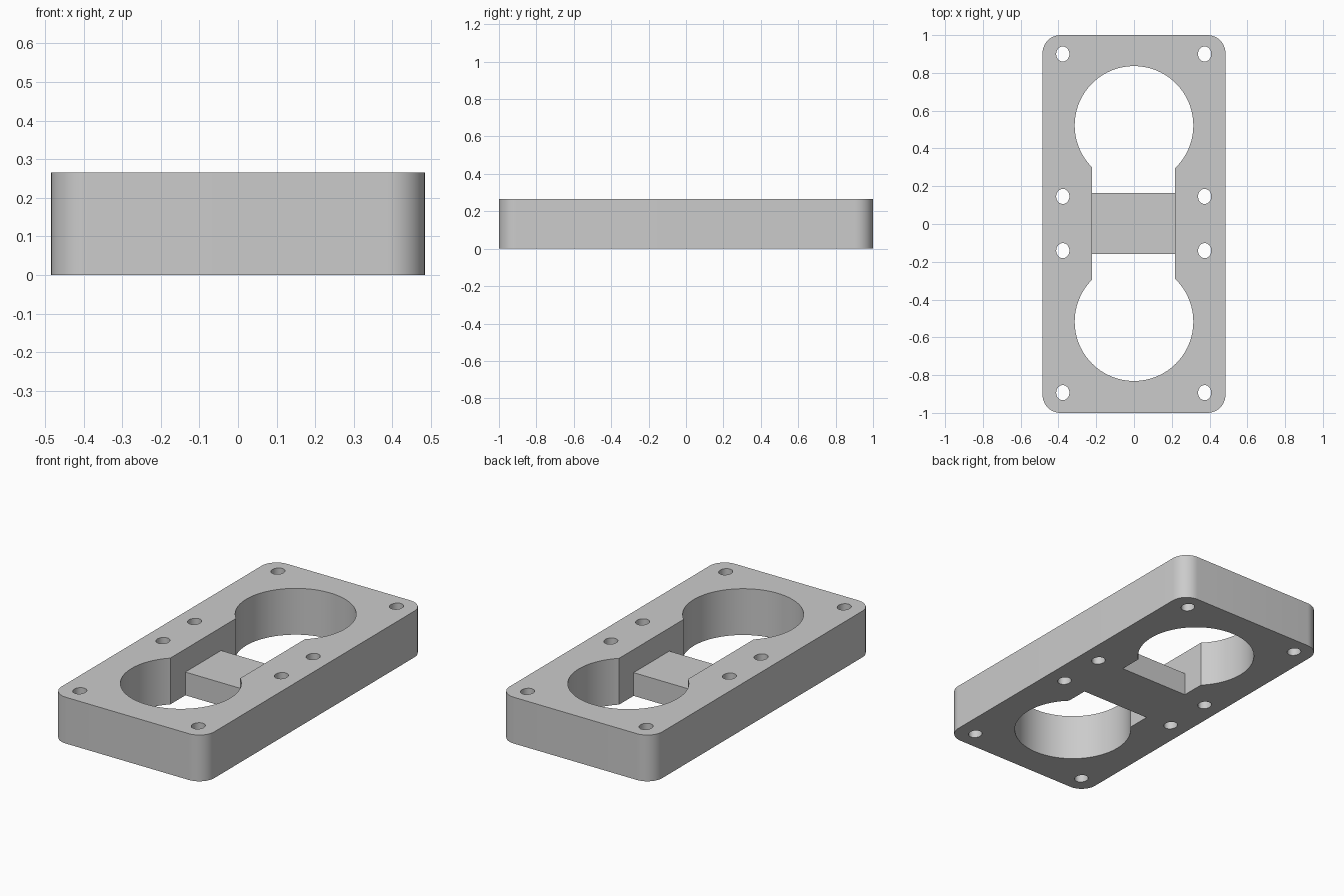
import bpy, bmesh, math
from mathutils import Vector

cube = bpy.data.objects.get("Cube")
if cube:
    bpy.data.objects.remove(cube, do_unlink=True)

HEIGHT = 0.265
BRIDGE_TOP = 0.133

grey = bpy.data.materials.new("plain grey")
grey.use_nodes = True
grey.diffuse_color = (0.6, 0.6, 0.6, 1)
grey.node_tree.nodes["Principled BSDF"].inputs["Base Color"].default_value = (0.6, 0.6, 0.6, 1)


def prism(name, points, direction):
    """Extrude a flat outline along a direction into a closed solid."""
    bm = bmesh.new()
    face = bm.faces.new([bm.verts.new(p) for p in points])
    moved = bmesh.ops.extrude_face_region(bm, geom=[face])["geom"]
    bmesh.ops.translate(bm, vec=Vector(direction),
                        verts=[v for v in moved if isinstance(v, bmesh.types.BMVert)])
    bmesh.ops.recalc_face_normals(bm, faces=bm.faces)
    mesh = bpy.data.meshes.new(name)
    bm.to_mesh(mesh)
    bm.free()
    mesh.materials.append(grey)
    obj = bpy.data.objects.new(name, mesh)
    bpy.context.collection.objects.link(obj)
    return obj


def arc(cx, cy, rx, ry, start, end, steps, z):
    return [(cx + rx * math.cos(a), cy + ry * math.sin(a), z)
            for a in (start + (end - start) * i / steps for i in range(steps + 1))]


def round_cutter(name, cx, cy, rx, ry, steps):
    ring = arc(cx, cy, rx, ry, 0, math.tau, steps, -0.1)[:-1]
    return prism(name, ring, (0, 0, HEIGHT + 0.2))


# Rounded rectangular block
half_x, half_y, radius = 0.484, 1.0, 0.095
outline = []
for quarter, (sx, sy) in enumerate([(1, 1), (-1, 1), (-1, -1), (1, -1)]):
    start = quarter * math.pi / 2
    outline += arc(sx * (half_x - radius), sy * (half_y - radius), radius, radius,
                   start, start + math.pi / 2, 12, 0)
body = prism("mounting_block", outline, (0, 0, HEIGHT))

# Two large bores
cutters = [round_cutter("bore_cutter", 0, y, 0.314, 0.314, 96) for y in (0.522, -0.517)]

# Slot joining the bores, notched to leave the low bridge between them
slot = [(-0.52, -0.1), (-0.159, -0.1), (-0.159, BRIDGE_TOP), (0.164, BRIDGE_TOP),
        (0.164, -0.1), (0.52, -0.1), (0.52, 0.4), (-0.52, 0.4)]
cutters.append(prism("slot_cutter", [(-0.222, y, z) for y, z in slot], (0.439, 0, 0)))

# Eight screw holes
for x in (-0.377, 0.374):
    for y in (-0.893, -0.141, 0.146, 0.9):
        cutters.append(round_cutter("screw_hole_cutter", x, y, 0.035, 0.04, 32))

# Cut and bake the openings
for cutter in cutters:
    cutter.hide_render = True
    mod = body.modifiers.new("cut", 'BOOLEAN')
    mod.operation = 'DIFFERENCE'
    mod.solver = 'EXACT'
    mod.object = cutter

bpy.context.view_layer.update()
for obj in bpy.context.selected_objects:
    obj.select_set(False)
body.select_set(True)
bpy.context.view_layer.objects.active = body
for mod in list(body.modifiers):
    bpy.ops.object.modifier_apply(modifier=mod.name)
for cutter in cutters:
    bpy.data.objects.remove(cutter, do_unlink=True)

bpy.ops.object.shade_smooth_by_angle(angle=math.radians(30))
